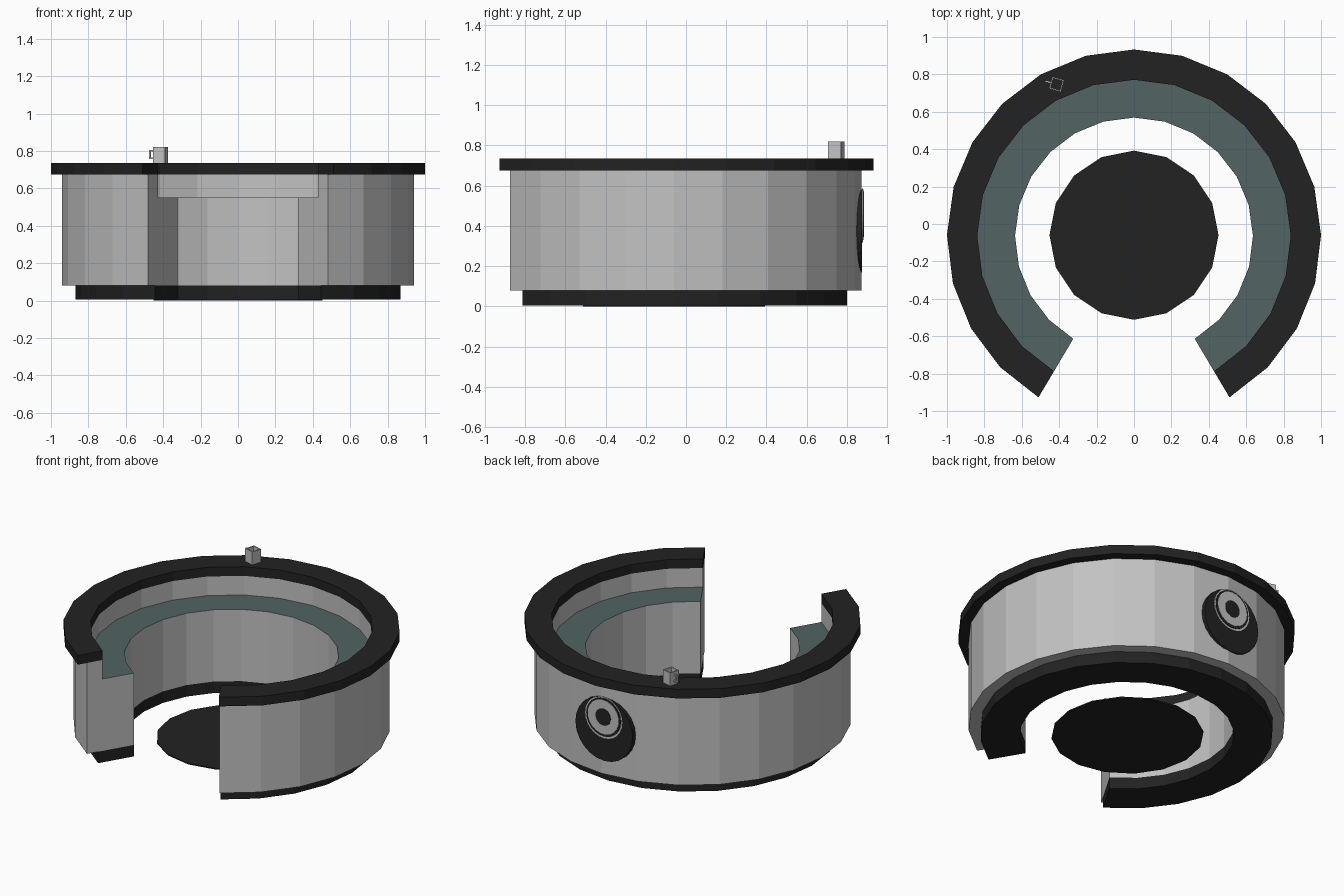
import bpy, bmesh, math
from mathutils import Matrix, Vector

if "Cube" in bpy.data.objects:
    bpy.data.objects.remove(bpy.data.objects["Cube"])

CY = -0.067                      # centre of the ring in y
HALF = math.radians(149.3)       # half sweep of the open ring, measured from +y
SEGS = 20


def material(name, rgb):
    m = bpy.data.materials.new(name)
    m.diffuse_color = (*rgb, 1)
    m.use_nodes = True
    m.node_tree.nodes["Principled BSDF"].inputs["Base Color"].default_value = m.diffuse_color
    return m


BLACK = material("black", (0.016, 0.016, 0.016))
GREY = material("light grey", (0.54, 0.54, 0.54))
TEAL = material("dull teal", (0.085, 0.125, 0.125))


def finish(name, bm, *mats):
    bmesh.ops.recalc_face_normals(bm, faces=bm.faces)
    me = bpy.data.meshes.new(name)
    bm.to_mesh(me)
    bm.free()
    for m in mats:
        me.materials.append(m)
    ob = bpy.data.objects.new(name, me)
    bpy.context.collection.objects.link(ob)
    return ob


def open_ring(name, profile, *mats):
    """Sweep a closed (radius, z) profile round the open ring and cap both ends."""
    bm = bmesh.new()
    rows = []
    for i in range(SEGS + 1):
        a = -HALF + 2 * HALF * i / SEGS
        rows.append([bm.verts.new((r * math.sin(a), CY + r * math.cos(a), z)) for r, z in profile])
    n = len(profile)
    for p, q in zip(rows, rows[1:]):
        for j in range(n):
            k = (j + 1) % n
            bm.faces.new((p[j], p[k], q[k], q[j]))
    bm.faces.new(rows[0])
    bm.faces.new(rows[-1])
    return finish(name, bm, *mats)


def disc(name, radius, depth, sides, matrix, mat):
    bm = bmesh.new()
    bmesh.ops.create_cone(bm, cap_ends=True, segments=sides, radius1=radius,
                          radius2=radius, depth=depth, matrix=matrix)
    return finish(name, bm, mat)


def add_box(bm, size, loc):
    bmesh.ops.create_cube(bm, size=1, matrix=Matrix.Translation(loc) @ Matrix.Diagonal((*size, 1)))


# Counter ring: plinth, body with inner work ledge, top rim
open_ring("plinth", [(0.636, 0.005), (0.868, 0.005), (0.868, 0.08), (0.636, 0.08)], BLACK)
body = open_ring("counter_body", [(0.636, 0.08), (0.94, 0.08), (0.94, 0.675),
                                  (0.838, 0.675), (0.838, 0.55), (0.636, 0.55)], GREY, TEAL)
for f in body.data.polygons:     # ledge surface is teal
    if f.normal.z > 0.9 and f.center.z < 0.6:
        f.material_index = 1
open_ring("top_rim", [(0.838, 0.675), (1.0, 0.675), (1.0, 0.735), (0.838, 0.735)], BLACK)

# Floor mat in the middle
disc("floor_mat", 0.452, 0.008, 16, Matrix.Translation((0, -0.06, 0.004)), BLACK)

# Round badge plates on the back: name, radius, z, outer y, colour
plates = [("badge_back", 0.207, 0.375, 0.876, BLACK),
          ("badge_edge", 0.135, 0.452, 0.879, GREY),
          ("badge_band", 0.125, 0.455, 0.882, BLACK),
          ("badge_ring", 0.112, 0.458, 0.884, GREY),
          ("badge_centre", 0.055, 0.458, 0.886, BLACK)]
inner = 0.84
for name, r, z, y, mat in plates:
    m = Matrix.Translation((-0.02, (inner + y) / 2, z)) @ Matrix.Rotation(math.pi / 2, 4, 'X')
    disc(name, r, y - inner, 24, m, mat)
    inner = y - 0.001

# Small square mug on the rim: four walls and a handle
bm = bmesh.new()
W, H, T = 0.066, 0.085, 0.007
for s in (-1, 1):
    add_box(bm, (W, T, H), (0, s * (W - T) / 2, H / 2))
    add_box(bm, (T, W - 2 * T, H), (s * (W - T) / 2, 0, H / 2))
for z in (0.025, 0.066):
    add_box(bm, (0.03, 0.01, 0.008), (-W / 2 - 0.015, 0, z))
add_box(bm, (0.008, 0.01, 0.033), (-W / 2 - 0.026, 0, 0.0455))
mug = finish("mug", bm, GREY)
mug.location = Vector((-0.414, 0.747, 0.735))
mug.rotation_euler.z = math.radians(-16)
